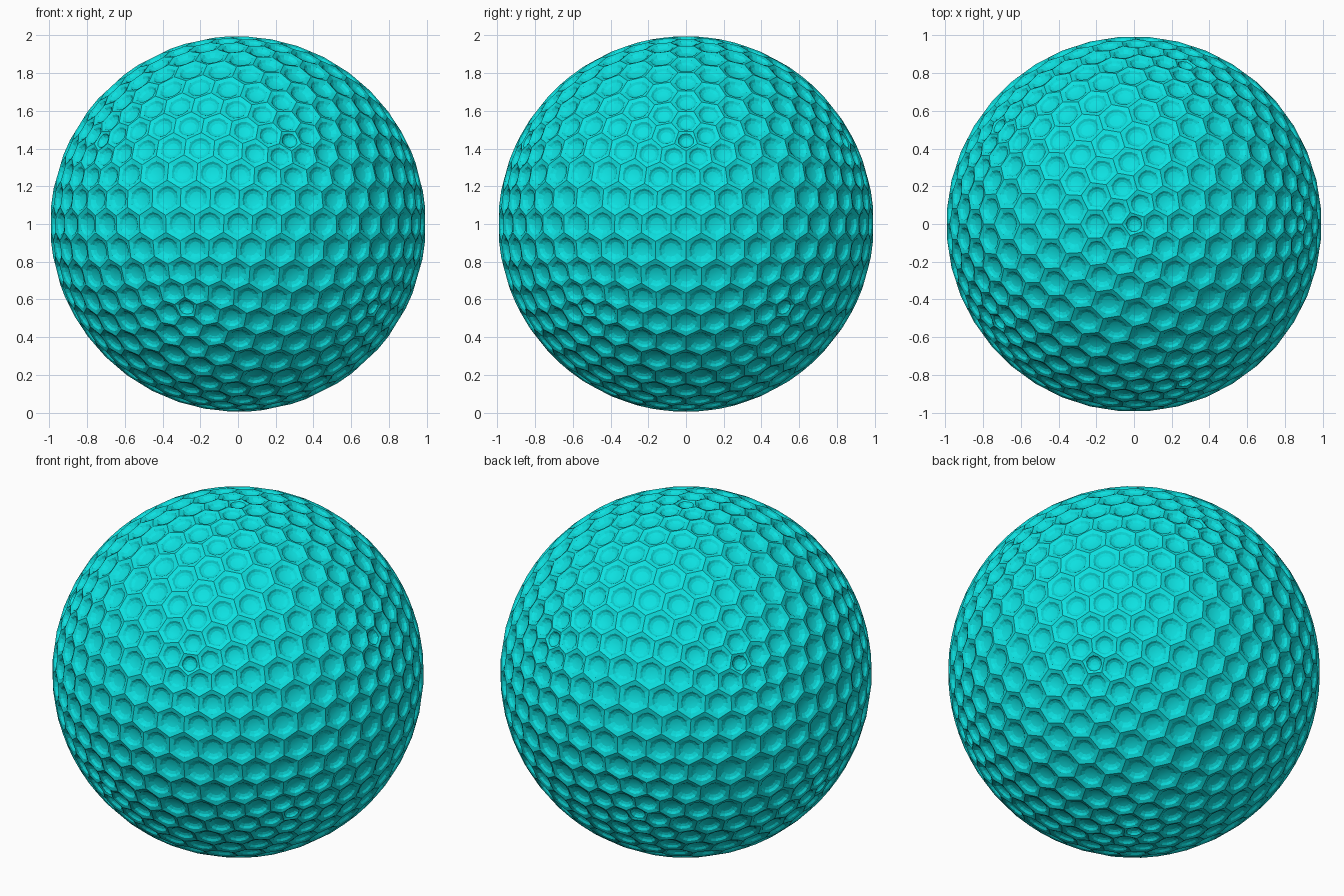
import bpy, bmesh, math
from mathutils import Vector

old = bpy.data.objects.get("Cube")
if old:
    bpy.data.objects.remove(old, do_unlink=True)

# Turquoise colour
teal = bpy.data.materials.new("turquoise")
teal.use_nodes = True
colour = (0.004, 0.75, 0.75, 1)
teal.diffuse_color = colour
teal.node_tree.nodes["Principled BSDF"].inputs["Base Color"].default_value = colour

CENTRE = Vector((0, 0, 1))
RADIUS = 0.995
# Rings of one dimple: share of cell size, depth, roundness
RINGS = [(0.72, 0.006, 0.8), (0.6, 0.016, 1), (0.42, 0.023, 1), (0.2, 0.026, 1)]


def cell_outline(vert):
    """Corners and edge middles of the cell around one sphere point, in order."""
    axis = vert.co.normalized()
    side = axis.orthogonal().normalized()
    up = axis.cross(side)
    corners = [f.calc_center_median().normalized() * RADIUS for f in vert.link_faces]
    corners.sort(key=lambda p: math.atan2(p.dot(up), p.dot(side)))
    outline = []
    for a, b in zip(corners, corners[1:] + corners[:1]):
        outline += [a, (a + b) / 2]
    return axis, outline


def add_dimple(bm, vert):
    """Flat-sided cell with a round hollow pressed into it."""
    axis, outline = cell_outline(vert)
    n = len(outline)
    mid = sum(outline, Vector()) / n
    mean = sum((p - mid).length for p in outline) / n
    loops = [[bm.verts.new(p + CENTRE) for p in outline]]
    for share, depth, roundness in RINGS:
        ring = []
        for p in outline:
            arm = p - mid
            arm = arm.lerp(arm.normalized() * mean, roundness)
            ring.append(bm.verts.new(CENTRE + mid + arm * share - axis * depth))
        loops.append(ring)
    for outer, inner in zip(loops, loops[1:]):
        for i in range(n):
            j = (i + 1) % n
            bm.faces.new((outer[i], outer[j], inner[j], inner[i]))
    bm.faces.new(loops[-1])


# One dimple at every point of a geodesic sphere
guide = bmesh.new()
bmesh.ops.create_icosphere(guide, subdivisions=4, radius=1)
bm = bmesh.new()
for v in guide.verts:
    add_dimple(bm, v)
guide.free()
bmesh.ops.remove_doubles(bm, verts=bm.verts, dist=0.0005)

mesh = bpy.data.meshes.new("dimpled_ball")
bm.to_mesh(mesh)
bm.free()
mesh.materials.append(teal)
ball = bpy.data.objects.new("dimpled_ball", mesh)
bpy.context.collection.objects.link(ball)
bpy.context.view_layer.objects.active = ball
ball.select_set(True)
bpy.ops.object.shade_smooth_by_angle(angle=math.radians(12))
